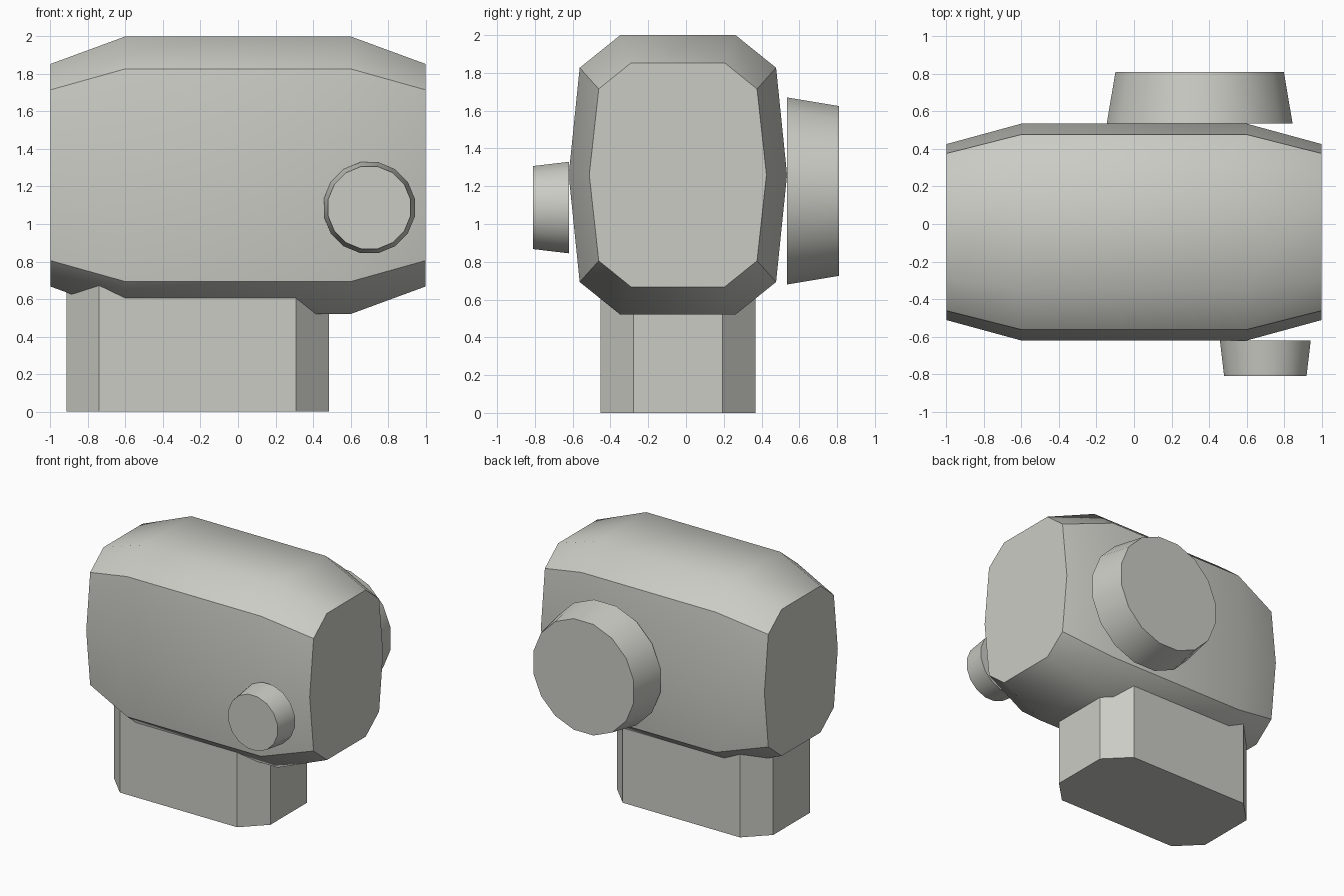
import bpy, bmesh, math
from mathutils import Matrix

if "Cube" in bpy.data.objects:
    bpy.data.objects.remove(bpy.data.objects["Cube"])

grey = bpy.data.materials.new("warm_grey")
grey.diffuse_color = (0.60, 0.60, 0.56, 1)
grey.use_nodes = True
grey.node_tree.nodes["Principled BSDF"].inputs["Base Color"].default_value = grey.diffuse_color


def finish(name, bm, smooth=True):
    bmesh.ops.recalc_face_normals(bm, faces=bm.faces[:])
    me = bpy.data.meshes.new(name)
    bm.to_mesh(me)
    bm.free()
    me.materials.append(grey)
    ob = bpy.data.objects.new(name, me)
    bpy.context.collection.objects.link(ob)
    if smooth:
        bpy.ops.object.select_all(action='DESELECT')
        ob.select_set(True)
        bpy.context.view_layer.objects.active = ob
        bpy.ops.object.shade_smooth_by_angle(angle=math.radians(42))
    return ob


def loft(name, rings, smooth=True):
    """Skin a row of matching rings and cap both ends."""
    bm = bmesh.new()
    rows = [[bm.verts.new(p) for p in ring] for ring in rings]
    n = len(rows[0])
    for a, b in zip(rows, rows[1:]):
        for i in range(n):
            j = (i + 1) % n
            bm.faces.new((a[i], a[j], b[j], b[i]))
    bm.faces.new(rows[0])
    bm.faces.new(rows[-1])
    return finish(name, bm, smooth)


def mirror_quarter(quarter):
    """Complete a ten-sided section from its upper right points."""
    right = quarter + [(y, -z) for y, z in reversed(quarter[:-1])]
    return right + [(-y, z) for y, z in reversed(right)]


# Main body: chamfered section, full in the middle and tapered at both ends
CY, CZ = -0.043, 1.26
full = mirror_quarter([(0.305, 0.74), (0.52, 0.567), (0.578, 0)])
small = mirror_quarter([(0.248, 0.593), (0.419, 0.455), (0.469, 0)])
loft("body", [[(x, CY + y, CZ + z) for y, z in sec]
              for x, sec in ((-1, small), (-0.6, full), (0.6, full), (1, small))])

# Foot: upright block with cut corners, running up into the body
hx, hy, c = 0.70, 0.41, 0.175
corners = [(hx, hy - c), (hx - c, hy), (c - hx, hy), (-hx, hy - c),
           (-hx, c - hy), (c - hx, -hy), (hx - c, -hy), (hx, c - hy)]
loft("foot", [[(-0.215 + x, CY + y, z) for x, y in corners] for z in (0, 0.75)],
     smooth=False)


def knob(name, x, z, y0, y1, r0, r1, sides=16):
    """Tapered round knob pointing along y."""
    turns = [(i + 0.5) * 2 * math.pi / sides for i in range(sides)]
    loft(name, [[(x + r * math.cos(t), y, z + r * math.sin(t)) for t in turns]
                for y, r in ((y0, r0), (y1, r1))])


# Small front knob and large back knob
knob("front_knob", 0.70, 1.087, -0.62, -0.81, 0.247, 0.224)
knob("back_knob", 0.35, 1.175, 0.535, 0.81, 0.505, 0.458)
